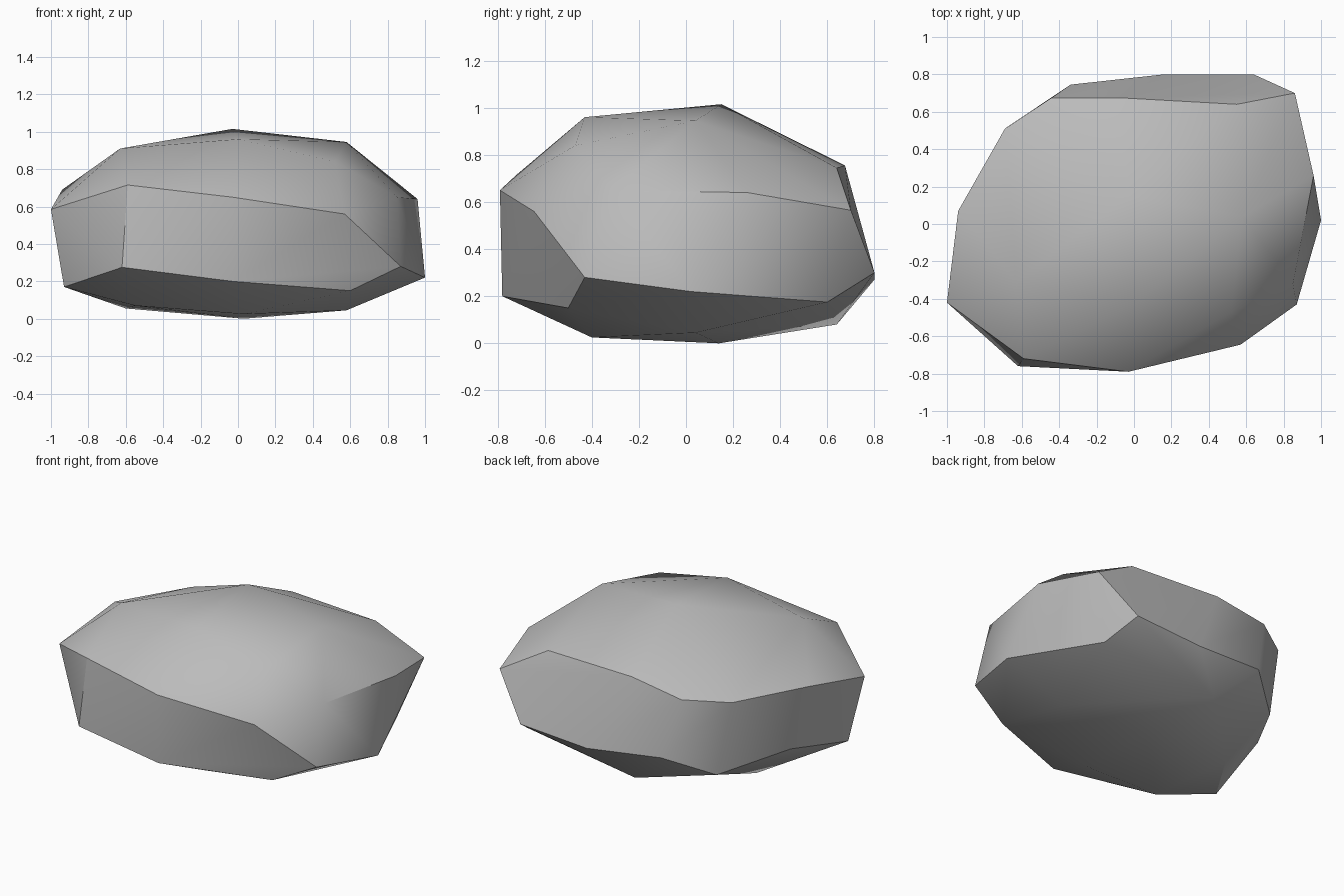
import bpy
import bmesh
import math

# Remove the default object
default_cube = bpy.data.objects.get("Cube")
if default_cube:
    bpy.data.objects.remove(default_cube, do_unlink=True)


def make_material(name, value):
    """Plain neutral material, same colour in the viewport and in a render."""
    material = bpy.data.materials.new(name)
    material.use_nodes = True
    colour = (value, value, value, 1)
    material.diffuse_color = colour
    shader = material.node_tree.nodes["Principled BSDF"]
    shader.inputs["Base Color"].default_value = colour
    shader.inputs["Roughness"].default_value = 0.9
    return material


def make_boulder(name, corner_groups, material):
    """Wrap a convex skin around the chiselled corners of the stone."""
    bm = bmesh.new()
    for corners in corner_groups:
        for corner in corners:
            bm.verts.new(corner)
    result = bmesh.ops.convex_hull(bm, input=bm.verts[:])
    unused = {v for v in result["geom_interior"] + result["geom_unused"]
              if isinstance(v, bmesh.types.BMVert)}
    bmesh.ops.delete(bm, geom=list(unused), context="VERTS")
    bmesh.ops.recalc_face_normals(bm, faces=bm.faces[:])
    mesh = bpy.data.meshes.new(name)
    bm.to_mesh(mesh)
    bm.free()
    mesh.materials.append(material)
    boulder = bpy.data.objects.new(name, mesh)
    bpy.context.scene.collection.objects.link(boulder)
    return boulder


# Gently domed crown
crown = [(-.03, .15, 1.015), (.58, .04, .945), (.52, -.47, .84),
         (0, -.43, .96), (-.63, -.31, .91)]

# Upper rim, running round from the front
upper_rim = [(-.03, -.79, .65), (.57, -.645, .56), (.85, -.32, .65),
             (.96, .26, .64), (.86, .7, .565), (.55, .64, .745),
             (-.08, .675, .755), (-.44, .675, .7), (-.69, .51, .685),
             (-.94, .07, .69), (-1, -.42, .585), (-.59, -.72, .715)]

# Lower rim, in the same order
lower_rim = [(-.03, -.78, .2), (.6, -.5, .15), (.87, -.43, .28),
             (1, .02, .22), (.73, .6, .175), (.64, .8, .3),
             (.16, .8, .27), (-.34, .745, .32), (-.6, .54, .2),
             (-.85, .13, .28), (-.93, -.35, .17), (-.62, -.76, .275)]

# Shallow underside
underside = [(.03, .14, 0), (.58, .04, .045), (.03, -.4, .025),
             (-.55, -.45, .07), (-.6, .13, .055), (-.08, .64, .08)]

stone_grey = make_material("stone grey", 0.5)
boulder = make_boulder("boulder", [crown, upper_rim, lower_rim, underside],
                       stone_grey)

# Soft facets with crisp chiselled edges
bpy.ops.object.select_all(action="DESELECT")
boulder.select_set(True)
bpy.context.view_layer.objects.active = boulder
bpy.ops.object.shade_smooth_by_angle(angle=math.radians(30))
